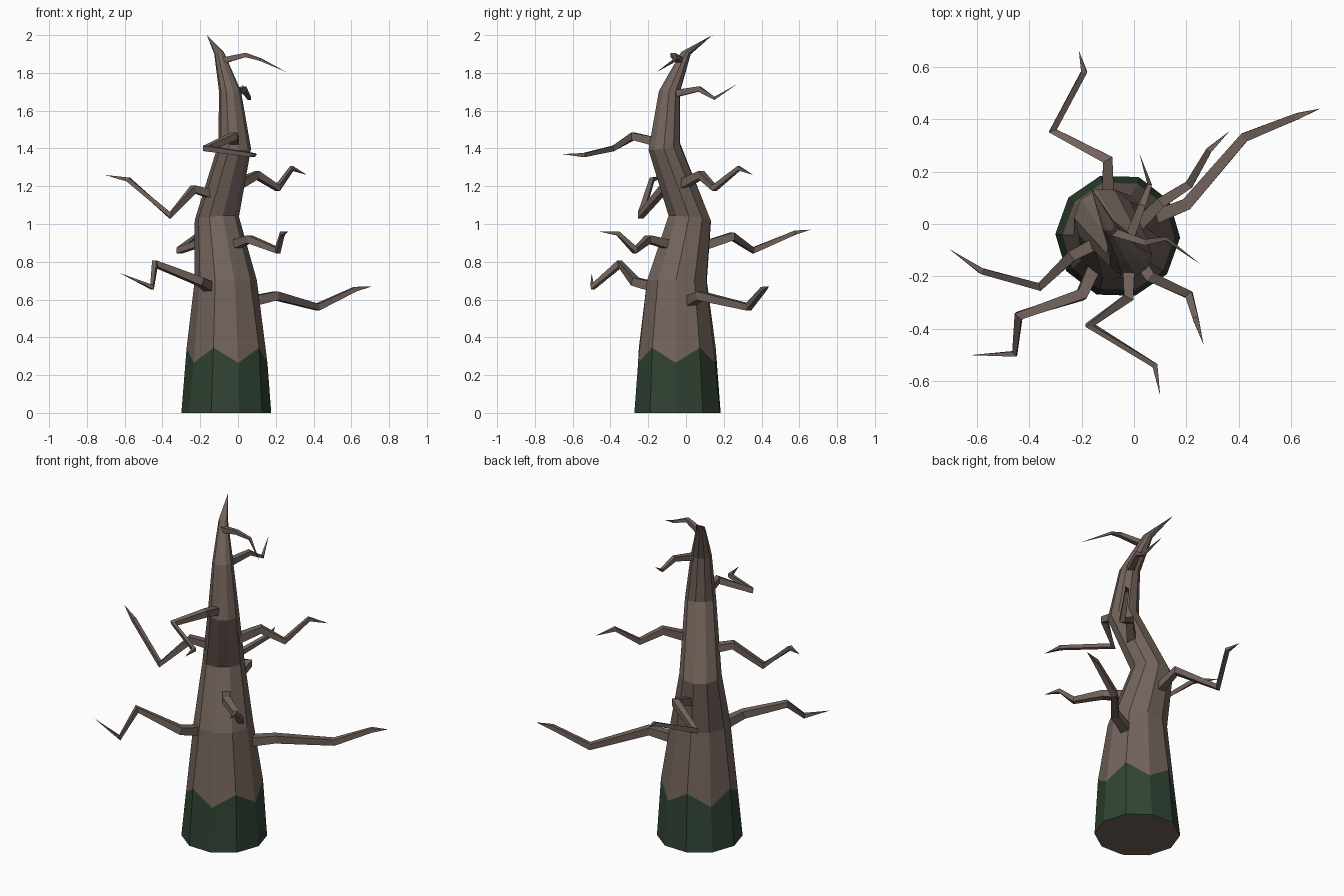
import bpy, bmesh, math
from mathutils import Vector

cube = bpy.data.objects.get("Cube")
if cube:
    bpy.data.objects.remove(cube, do_unlink=True)


def material(name, color):
    mat = bpy.data.materials.new(name)
    mat.use_nodes = True
    mat.diffuse_color = (*color, 1)
    mat.node_tree.nodes["Principled BSDF"].inputs["Base Color"].default_value = (*color, 1)
    return mat


BARK = material("bark brown", (0.17, 0.125, 0.105))
MOSS = material("moss green", (0.03, 0.056, 0.033))


def finish(name, bm, *mats):
    bmesh.ops.recalc_face_normals(bm, faces=bm.faces)
    mesh = bpy.data.meshes.new(name)
    bm.to_mesh(mesh)
    bm.free()
    for mat in mats:
        mesh.materials.append(mat)
    obj = bpy.data.objects.new(name, mesh)
    bpy.context.collection.objects.link(obj)
    return obj


def bridge(bm, a, b, index=0):
    n = len(a)
    for i in range(n):
        j = (i + 1) % n
        bm.faces.new((a[i], a[j], b[j], b[i])).material_index = index


def close_to_point(bm, ring, tip):
    point = bm.verts.new(tip)
    for i in range(len(ring)):
        bm.faces.new((ring[i], ring[(i + 1) % len(ring)], point))


# Trunk: ten-sided rings (x, y, z, radius) along a crooked path
SIDES = 10
TRUNK = [(-0.062, -0.045, 0, 0.238), (-0.058, -0.048, 0.305, 0.214),
         (-0.065, -0.048, 0.70, 0.165), (-0.112, 0.02, 1.03, 0.117),
         (-0.018, -0.115, 1.41, 0.087), (-0.042, -0.088, 1.70, 0.058),
         (-0.1, 0.0, 1.905, 0.026)]


def build_trunk():
    bm = bmesh.new()
    previous = None
    for level, (x, y, z, r) in enumerate(TRUNK):
        lean_x = lean_y = 0
        if level > 1:
            px, py, pz, _ = TRUNK[level - 1]
            lean_x, lean_y = 0.5 * (x - px) / (z - pz), 0.5 * (y - py) / (z - pz)
        ring = []
        for k in range(SIDES):
            a = math.tau * k / SIDES - 0.03
            dx, dy = r * math.cos(a), r * math.sin(a)
            dz = -lean_x * dx - lean_y * dy
            if level == 1:  # jagged upper edge of the moss
                dz = 0.04 if k % 2 else -0.04
            ring.append(bm.verts.new((x + dx, y + dy, z + dz)))
        if previous:
            bridge(bm, previous, ring, 1 if level == 1 else 0)
        else:
            bm.faces.new(ring)
        previous = ring
    close_to_point(bm, previous, (-0.165, 0.14, 2.0))
    finish("trunk", bm, BARK, MOSS)


# Branch: square section swept along a bent path, tapering to a point
def build_branch(name, thickness, path):
    pts = [Vector(p) for p in path]
    bm = bmesh.new()
    previous = None
    for i, p in enumerate(pts[:-1]):
        out = (pts[i + 1] - p).normalized()
        along = (out + (p - pts[i - 1]).normalized()).normalized() if i else out
        side = along.cross(Vector((0, 0, 1))).normalized()
        up = side.cross(along)
        h = thickness * (1 - 0.55 * i / (len(pts) - 2))
        ring = [bm.verts.new(p + side * h * s + up * h * t)
                for s, t in ((-1, -1), (1, -1), (1, 1), (-1, 1))]
        if previous:
            bridge(bm, previous, ring)
        else:
            bm.faces.new(ring)
        previous = ring
    close_to_point(bm, previous, pts[-1])
    finish(name, bm, BARK)


build_trunk()
build_branch("back_branch", 0.025, [(-.10, .08, .88), (-.10, .245, .935), (-.31, .355, .86),
                                    (-.19, .58, .955), (-.21, .66, .97)])
build_branch("long_left_branch", 0.028, [(.04, .01, .585), (.2, .075, .62), (.42, .33, .56),
                                         (.62, .41, .655), (.71, .44, .67)])
build_branch("back_left_branch", 0.025, [(.0, -.02, 1.21), (.1, .08, 1.26), (.21, .15, 1.19),
                                         (.285, .28, 1.295), (.365, .355, 1.26)])
build_branch("upper_back_branch", 0.019, [(-.02, -.06, 1.69), (.03, .07, 1.715),
                                          (.06, .15, 1.665), (.02, .27, 1.74)])
build_branch("top_branch", 0.016, [(-.08, -.03, 1.865), (.04, -.07, 1.895),
                                   (.12, -.055, 1.87), (.255, -.155, 1.805)])
build_branch("front_left_branch", 0.025, [(-.03, -.07, .885), (.06, -.2, .92), (.21, -.27, .86),
                                          (.235, -.36, .95), (.265, -.46, .96)])
build_branch("front_branch", 0.024, [(-.02, -.14, 1.43), (-.02, -.28, 1.465), (-.17, -.385, 1.4),
                                     (.08, -.54, 1.365), (.1, -.655, 1.37)])
build_branch("front_right_branch", 0.027, [(-.14, -.14, .66), (-.2, -.27, .695), (-.44, -.35, .79),
                                           (-.455, -.495, .665), (-.625, -.5, .74)])
build_branch("right_branch", 0.025, [(-.08, -.04, 1.14), (-.235, -.12, 1.185), (-.36, -.24, 1.045),
                                     (-.58, -.18, 1.235), (-.705, -.095, 1.26)])
